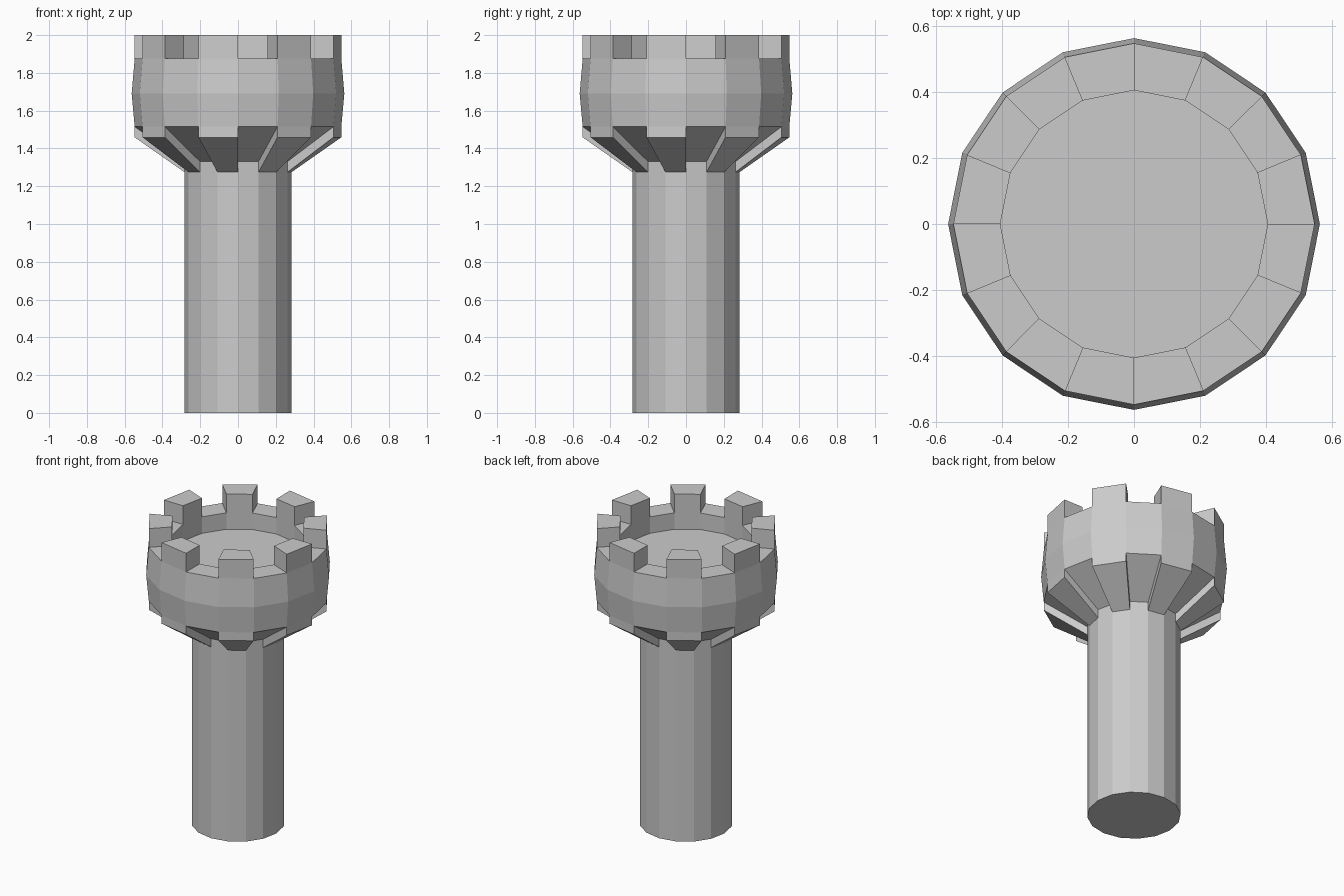
import bpy, bmesh, math

if "Cube" in bpy.data.objects:
    bpy.data.objects.remove(bpy.data.objects["Cube"])

SIDES = 16


def finish(bm, name):
    mesh = bpy.data.meshes.new(name)
    bm.to_mesh(mesh)
    bm.free()
    obj = bpy.data.objects.new(name, mesh)
    bpy.context.collection.objects.link(obj)
    return obj


def ring(bm, r, z):
    step = 2 * math.pi / SIDES
    return [bm.verts.new((r * math.cos(i * step), r * math.sin(i * step), z))
            for i in range(SIDES)]


def lathe(bm, profile):
    """Flat-sided revolve; returns one list of faces per profile segment."""
    rings = [ring(bm, r, z) for r, z in profile]
    bands = []
    for a, b in zip(rings, rings[1:]):
        bands.append([bm.faces.new((a[i], a[(i + 1) % SIDES], b[(i + 1) % SIDES], b[i]))
                      for i in range(SIDES)])
    return rings, bands


def raise_alternate(bm, band, dz):
    """Extrude every second face of a band straight up or down."""
    for face in band[1::2]:
        new = bmesh.ops.extrude_discrete_faces(bm, faces=[face])["faces"]
        bmesh.ops.translate(bm, verts=list(new[0].verts), vec=(0, 0, dz))


# Tower shaft
bm = bmesh.new()
rings, _ = lathe(bm, [(0.283, 0), (0.283, 1.33)])
bm.faces.new(rings[0][::-1])
finish(bm, "tower_shaft")

# Tower head: sloped underside, bulging wall, rim, sunken floor
bm = bmesh.new()
rings, bands = lathe(bm, [(0.283, 1.33), (0.547, 1.515), (0.563, 1.69),
                          (0.547, 1.875), (0.405, 1.875), (0.405, 1.765)])
bm.faces.new(rings[-1])

# Battlements on the rim and support brackets under the slope
raise_alternate(bm, bands[3], 0.125)
raise_alternate(bm, bands[0], -0.056)

# Drop the bracket faces that lie flat against the shaft
hidden = [f for f in bm.faces
          if all(v.co.z < 1.34 for v in f.verts)]
bmesh.ops.delete(bm, geom=hidden, context='FACES_ONLY')
bmesh.ops.recalc_face_normals(bm, faces=bm.faces[:])
finish(bm, "tower_head")
